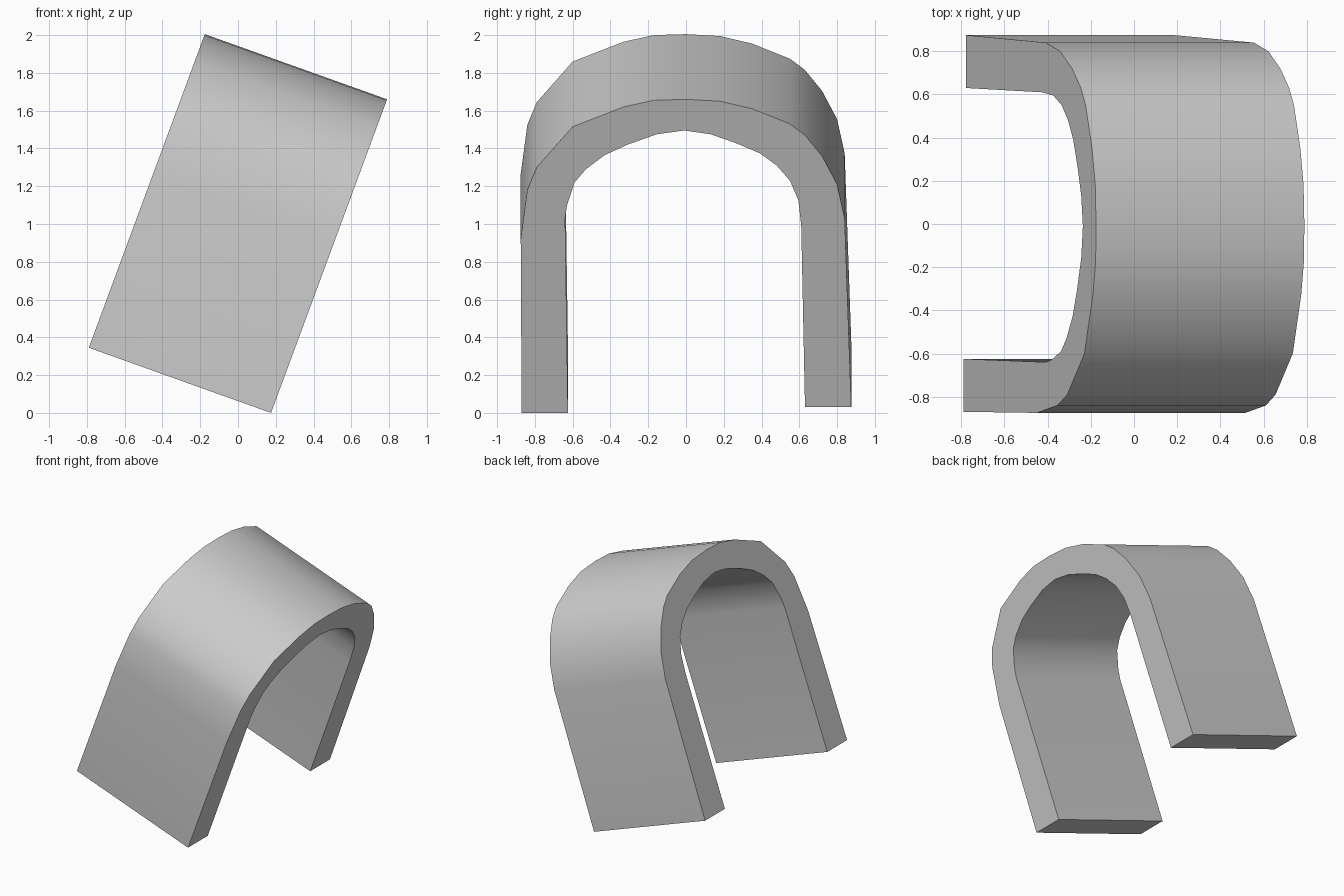
import bpy
import bmesh
import math
from mathutils import Vector

# Remove the default cube
default_cube = bpy.data.objects.get("Cube")
if default_cube:
    bpy.data.objects.remove(default_cube, do_unlink=True)


def make_material(name, colour):
    """One flat colour for viewport and render."""
    material = bpy.data.materials.new(name)
    material.use_nodes = True
    material.diffuse_color = colour
    shader = material.node_tree.nodes["Principled BSDF"]
    shader.inputs["Base Color"].default_value = colour
    return material


# Arch outline as (y, z) points on the lower end face, from right foot to left foot
OUTER = [(-.87, 0), (-.875, .92), (-.84, 1.18), (-.79, 1.3), (-.6, 1.515),
         (-.33, 1.62), (-.17, 1.655), (0, 1.66), (.18, 1.65), (.35, 1.61),
         (.55, 1.53), (.63, 1.47), (.72, 1.36), (.8, 1.21), (.84, 1.03), (.875, .03)]
INNER = [(-.625, 0), (-.64, 1.03), (-.63, 1.1), (-.59, 1.22), (-.53, 1.29),
         (-.43, 1.365), (-.31, 1.42), (-.155, 1.475), (-.01, 1.495), (.13, 1.475),
         (.26, 1.43), (.39, 1.375), (.48, 1.31), (.55, 1.23), (.595, 1.125),
         (.61, .99), (.63, .03)]

LEAN = .37                          # x gained per unit of height
FOOT_X = .175                       # where the lower end face meets the ground
DEPTH = Vector((-.965, 0, .345))    # sweep from lower to upper end face


def build_arch(name, outer, inner, material):
    """Sweep the closed arch outline along the tilted depth direction."""
    bm = bmesh.new()
    outline = outer + inner[::-1]
    verts = [bm.verts.new((FOOT_X + LEAN * z, y, z)) for y, z in outline]
    end_face = bm.faces.new(verts)
    swept = bmesh.ops.extrude_face_region(bm, geom=[end_face], use_keep_orig=True)
    moved = [item for item in swept["geom"] if isinstance(item, bmesh.types.BMVert)]
    bmesh.ops.translate(bm, verts=moved, vec=DEPTH)
    bmesh.ops.recalc_face_normals(bm, faces=bm.faces)

    mesh = bpy.data.meshes.new(name)
    bm.to_mesh(mesh)
    bm.free()
    mesh.materials.append(material)
    arch = bpy.data.objects.new(name, mesh)
    bpy.context.collection.objects.link(arch)

    # Smooth curve, crisp end faces and feet
    bpy.ops.object.select_all(action="DESELECT")
    arch.select_set(True)
    bpy.context.view_layer.objects.active = arch
    bpy.ops.object.shade_smooth_by_angle(angle=math.radians(35))
    return arch


grey = make_material("plain grey", (.6, .6, .6, 1))
build_arch("tilted_arch", OUTER, INNER, grey)
